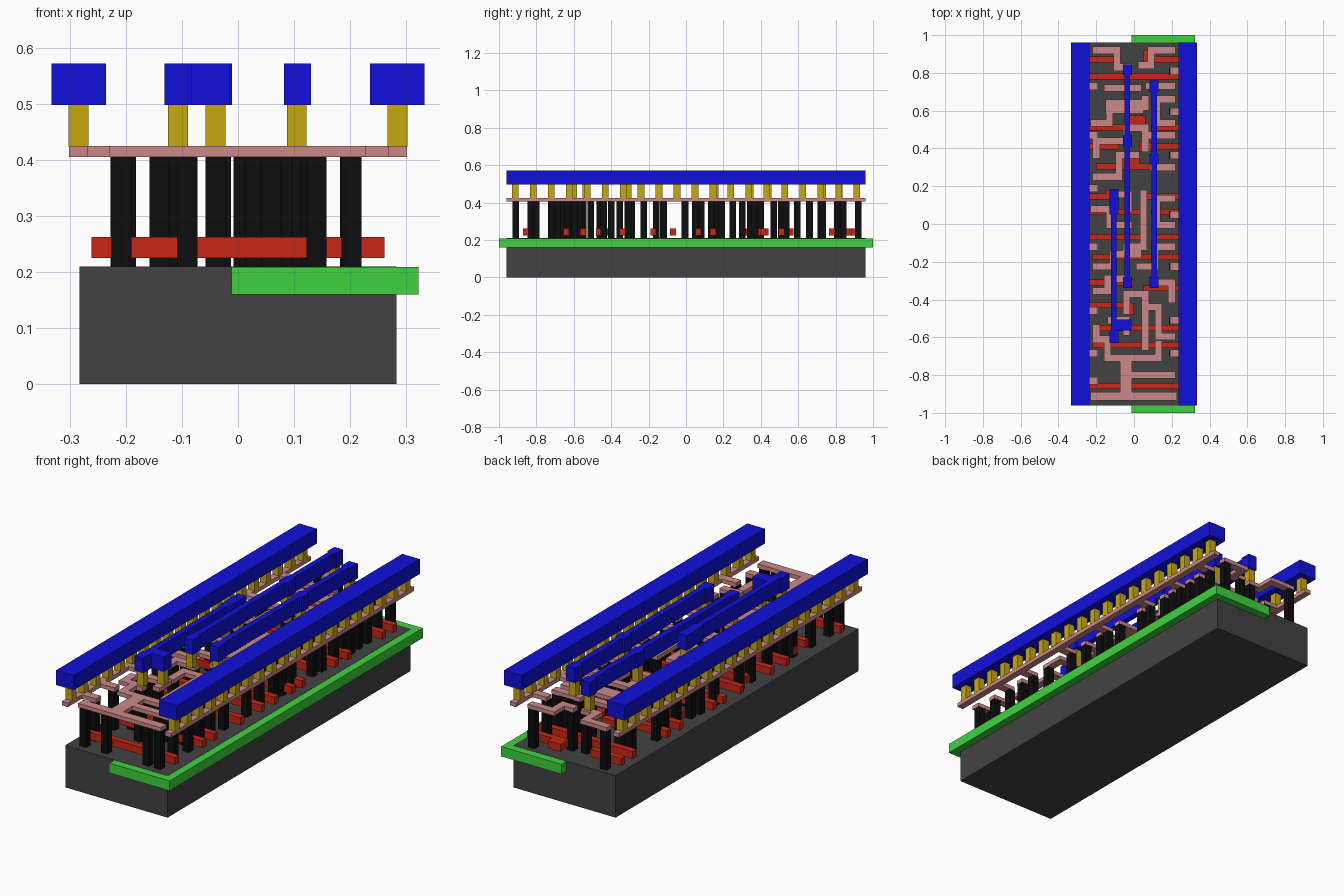
import bpy, bmesh
from mathutils import Matrix, Vector


def mat(name, rgb):
    m = bpy.data.materials.new(name)
    m.diffuse_color = (*rgb, 1)
    return m


GREY = mat("dark_grey", (0.055, 0.055, 0.055))
GREEN = mat("green", (0.05, 0.65, 0.05))
BLUE = mat("blue", (0.005, 0.005, 0.7))
GOLD = mat("gold", (0.57, 0.39, 0.005))
PINK = mat("pink", (0.6, 0.25, 0.25))
BLACK = mat("black", (0.004, 0.004, 0.004))
RED = mat("red", (0.58, 0.02, 0.008))


def layer(name, rects, z0, z1, material):
    """One object made of boxes; each rect is x0, x1, y0, y1."""
    bm = bmesh.new()
    for x0, x1, y0, y1 in rects:
        c = Vector(((x0 + x1) / 2, (y0 + y1) / 2, (z0 + z1) / 2))
        s = Matrix.Diagonal((abs(x1 - x0), abs(y1 - y0), z1 - z0, 1))
        bmesh.ops.create_cube(bm, size=1, matrix=Matrix.Translation(c) @ s)
    me = bpy.data.meshes.new(name)
    bm.to_mesh(me)
    bm.free()
    me.materials.append(material)
    ob = bpy.data.objects.new(name, me)
    bpy.context.collection.objects.link(ob)


def square(x, y, w=0.0355):
    return (x - w / 2, x + w / 2, y - w / 2, y + w / 2)


def route(pts, w=0.038):
    """Rectangles along an axis-aligned polyline."""
    h = w / 2
    return [(min(a[0], b[0]) - h, max(a[0], b[0]) + h,
             min(a[1], b[1]) - h, max(a[1], b[1]) + h)
            for a, b in zip(pts, pts[1:])]


# Substrate and the well that projects past its edge
layer("substrate", [(-0.283, 0.283, -0.96, 0.96)], 0, 0.21, GREY)
layer("well", [(-0.012, 0.322, -1, 1)], 0.16, 0.209, GREEN)

# Upper metal: power rails, signal bars and their pads
layer("power_rails", [(-0.333, -0.236, -0.96, 0.96), (0.236, 0.333, -0.96, 0.96)],
      0.498, 0.572, BLUE)
bars = [(-0.035, -0.34, 0.845), (0.106, -0.34, 0.76), (-0.107, -0.63, 0.185)]
rects = [(x - 0.0145, x + 0.0145, a, b) for x, a, b in bars]
rects += [(x - 0.024, x + 0.024, a, b) for x, a, b in [
    (-0.035, 0.79, 0.845), (-0.035, 0.41, 0.47), (-0.035, -0.34, -0.28),
    (0.106, 0.70, 0.76), (0.106, 0.315, 0.37), (0.106, -0.34, -0.28),
    (-0.107, 0.05, 0.185), (-0.107, -0.63, -0.565)]]
rects.append((-0.12, -0.014, -0.565, -0.505))
layer("signal_bars", rects, 0.498, 0.572, BLUE)

# Gold vias under the rails and the pads
rail_y = [-0.913 + i * 0.0961 for i in range(20)]
layer("rail_vias", [square(s * 0.285, y) for s in (-1, 1) for y in rail_y],
      0.424, 0.499, GOLD)
pads = [(-0.04, 0.818), (-0.04, 0.44), (-0.04, -0.31), (0.105, 0.73), (0.105, 0.343),
        (0.105, -0.31), (-0.107, 0.157), (-0.107, -0.6), (-0.04, -0.535)]
layer("pad_vias", [square(*p) for p in pads], 0.424, 0.499, GOLD)

# Local wiring: rails, stubs and bent traces
wires = [(-0.302, -0.268, -0.96, 0.96), (0.268, 0.302, -0.96, 0.96)]
left_stubs = [0.73, 0.47, 0.19, -0.12, -0.46, -0.685, -0.83]
right_stubs = [0.81, 0.595, 0.365, 0.05, -0.225, -0.51, -0.685]
for y in left_stubs:
    wires.append((-0.302, -0.19, y - 0.02, y + 0.02))
for y in right_stubs:
    wires.append((0.19, 0.302, y - 0.02, y + 0.02))
back_traces = [
    [(-0.20, 0.92), (-0.09, 0.92), (-0.09, 0.83), (-0.03, 0.83)],
    [(0.20, 0.92), (0.09, 0.92), (0.09, 0.84), (0.04, 0.84)],
    [(-0.14, 0.72), (0.02, 0.72)],
    [(0.20, 0.73), (0.08, 0.73)],
    [(-0.21, 0.535), (-0.13, 0.535), (-0.13, 0.62), (0.06, 0.62), (0.06, 0.66)],
    [(0.20, 0.66), (0.12, 0.66), (0.12, 0.535), (0.20, 0.535)],
    [(-0.20, 0.365), (-0.20, 0.44), (-0.04, 0.44), (-0.04, 0.51), (0.06, 0.51)],
    [(0.20, 0.47), (0.06, 0.47), (0.06, 0.40)],
    [(-0.20, 0.25), (-0.08, 0.25), (-0.08, 0.365), (0.01, 0.365)],
    [(0.20, 0.30), (0.105, 0.30), (0.105, 0.343)],
]
front_traces = [
    [(0.05, 0.16), (0.05, -0.12), (-0.04, -0.12)],
    [(-0.107, 0.157), (-0.03, 0.157), (-0.03, 0.08)],
    [(0.20, 0.135), (0.12, 0.135), (0.12, -0.005), (0.20, -0.005)],
    [(-0.21, 0.08), (-0.13, 0.08), (-0.13, -0.005), (-0.03, -0.005)],
    [(-0.20, -0.225), (-0.11, -0.225), (-0.11, -0.16), (0.02, -0.16)],
    [(0.20, -0.12), (0.11, -0.12), (0.11, -0.225), (0.03, -0.225)],
    [(-0.20, -0.355), (-0.14, -0.355), (-0.14, -0.29), (-0.04, -0.29)],
    [(0.20, -0.40), (0.20, -0.31), (0.105, -0.31)],
    [(-0.04, -0.46), (-0.04, -0.37), (0.06, -0.37), (0.06, -0.65)],
    [(0.20, -0.595), (0.13, -0.595), (0.13, -0.44), (0.08, -0.44)],
    [(-0.20, -0.55), (-0.20, -0.61), (-0.107, -0.61)],
    [(-0.12, -0.51), (-0.04, -0.51), (-0.04, -0.57)],
    [(-0.14, -0.635), (-0.14, -0.71), (0.13, -0.71), (0.13, -0.635)],
    [(0.20, -0.80), (-0.04, -0.80), (-0.04, -0.72)],
]
for t in back_traces + front_traces:
    wires += route(t)
wires += [(-0.15, 0.05, 0.585, 0.66), (-0.075, -0.01, -0.89, -0.72),
          (-0.23, 0.228, -0.935, -0.89)]
layer("local_wiring", wires, 0.405, 0.425, PINK)

# Black posts at trace ends and rail stubs
posts = [t[i] for t in back_traces + front_traces for i in (0, -1)]
posts += [(-0.208, y) for y in left_stubs] + [(0.203, y) for y in right_stubs]
posts += [(-0.208, -0.91), (0.203, -0.91), (0.14, -0.91), (-0.09, -0.91)]
layer("contact_posts", [square(*p) for p in posts], 0.205, 0.406, BLACK)

# Red gate strips and the wider tabs under some posts
strips = [(-0.262, 0.262, 0.78), (-0.262, -0.09, 0.87), (0.05, 0.26, 0.87),
          (-0.262, -0.02, 0.51), (0.09, 0.26, 0.51), (-0.262, -0.08, 0.41),
          (0.03, 0.26, 0.41), (-0.20, 0.20, 0.305), (-0.262, -0.10, 0.145),
          (0.07, 0.262, 0.145), (-0.262, 0.04, 0.065), (0.09, 0.262, 0.065),
          (-0.262, 0.04, -0.07), (0.10, 0.262, -0.07), (-0.22, 0.262, -0.175),
          (-0.262, 0.0, -0.31), (0.05, 0.262, -0.34), (-0.262, -0.01, -0.43),
          (-0.22, 0.262, -0.55), (-0.22, 0.262, -0.64), (-0.262, 0.262, -0.857)]
gates = [(a, b, y - 0.0155, y + 0.0155) for a, b, y in strips]
gates += [(-0.02, 0.06, 0.53, 0.575), (-0.06, 0.03, 0.30, 0.35), (0.03, 0.09, 0.385, 0.44),
          (-0.15, -0.08, 0.13, 0.18), (-0.05, 0.0, -0.48, -0.42), (0.05, 0.12, 0.86, 0.92)]
layer("gate_strips", gates, 0.225, 0.262, RED)
